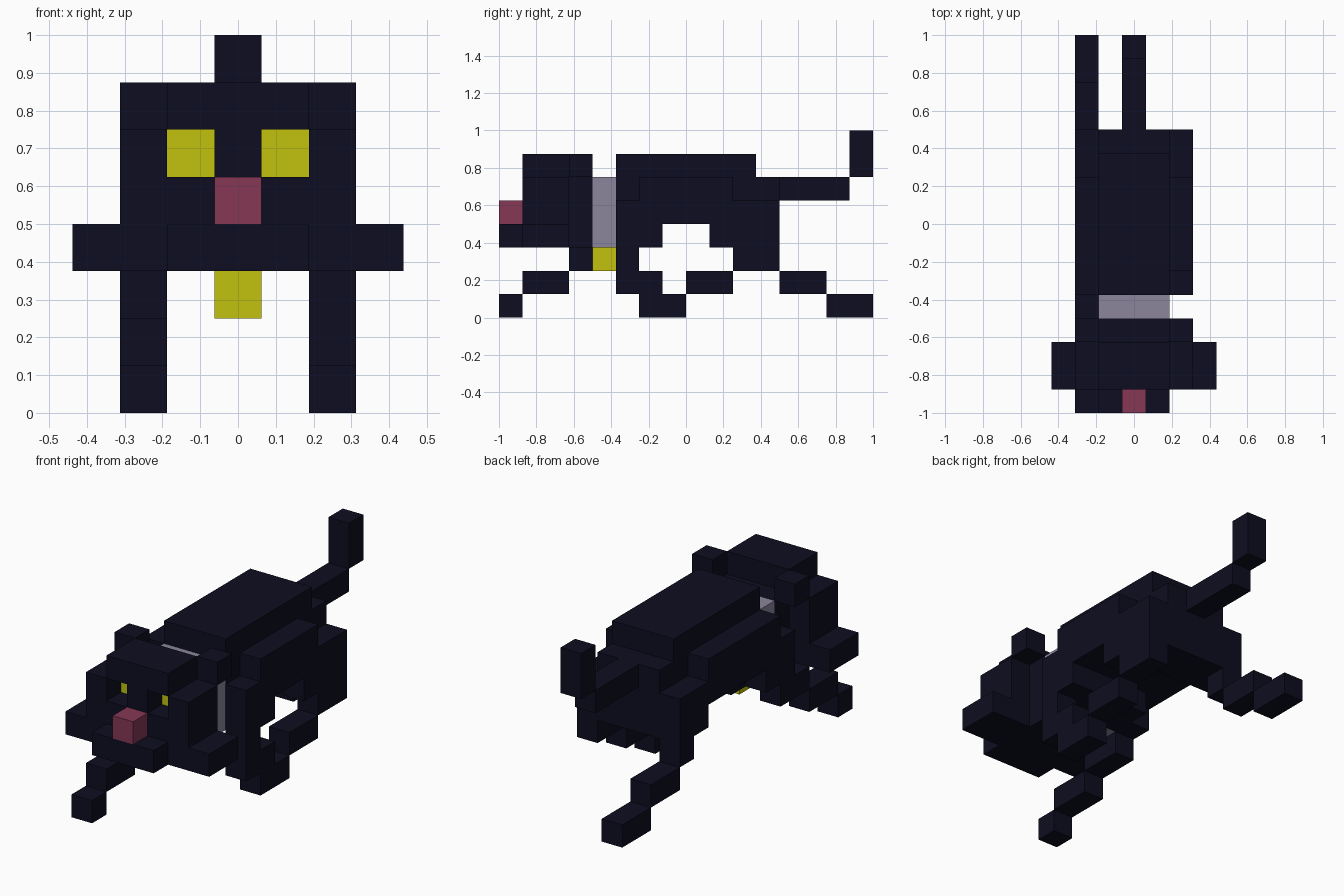
import bpy
import bmesh
from mathutils import Matrix, Vector

default = bpy.data.objects.get("Cube")
if default:
    bpy.data.objects.remove(default, do_unlink=True)

U = 0.125  # size of one block


def material(name, rgb):
    m = bpy.data.materials.new(name)
    m.diffuse_color = (*rgb, 1)
    m.use_nodes = True
    bsdf = m.node_tree.nodes["Principled BSDF"]
    bsdf.inputs["Base Color"].default_value = (*rgb, 1)
    bsdf.inputs["Roughness"].default_value = 0.9
    return m


FUR = material("midnight fur", (0.0042, 0.0042, 0.0150))
YELLOW = material("yellow", (0.54, 0.54, 0.005))
PINK = material("nose pink", (0.235, 0.038, 0.091))
GREY = material("collar grey", (0.26, 0.24, 0.335))


def part(name, mat, *boxes):
    """Join boxes given as inclusive block ranges: x0, x1, y0, y1, z0, z1."""
    bm = bmesh.new()
    for x0, x1, y0, y1, z0, z1 in boxes:
        size = Vector((x1 - x0 + 1, y1 - y0 + 1, z1 - z0 + 1)) * U
        centre = Vector(((x0 + x1) / 2 * U,
                         -1 + (y0 + y1 + 1) / 2 * U,
                         (z0 + z1 + 1) / 2 * U))
        bmesh.ops.create_cube(
            bm, size=1,
            matrix=Matrix.Translation(centre) @ Matrix.Diagonal((*size, 1)))
    mesh = bpy.data.meshes.new(name)
    bm.to_mesh(mesh)
    bm.free()
    mesh.materials.append(mat)
    obj = bpy.data.objects.new(name, mesh)
    bpy.context.collection.objects.link(obj)
    return obj


# Head: skull with recessed eye sockets, brow, cheeks and muzzle
part("skull", FUR,
     (-2, 2, 1, 2, 3, 4),      # lower face
     (-2, -2, 1, 2, 5, 5),     # right temple
     (2, 2, 1, 2, 5, 5),       # left temple
     (0, 0, 1, 2, 5, 5),       # nose bridge
     (-1, 1, 1, 2, 6, 6))      # brow
part("muzzle", FUR, (-1, 1, 0, 0, 3, 3))
part("nose", PINK, (0, 0, 0, 0, 4, 4))
part("neck", FUR, (-1, 1, 3, 3, 3, 5))
for side, s in (("right", -1), ("left", 1)):
    part(side + "_eye", YELLOW, (s, s, 2, 2, 5, 5))
    part(side + "_cheek", FUR, (3 * s, 3 * s, 1, 2, 3, 3))
    part(side + "_ear", FUR, (2 * s, 2 * s, 3, 3, 6, 6))

# Collar and bell
part("collar", GREY, (-1, 1, 4, 4, 3, 5))
part("bell", YELLOW, (0, 0, 4, 4, 2, 2))

# Body
part("torso", FUR,
     (-1, 1, 5, 11, 4, 5),
     (-1, 1, 5, 10, 6, 6),     # back ridge
     (-1, 1, 5, 6, 3, 3),      # chest
     (-1, 1, 10, 11, 3, 3))    # rump
part("right_flank", FUR, (-2, -2, 4, 11, 4, 4), (-2, -2, 5, 9, 5, 5))
part("left_flank", FUR, (2, 2, 5, 11, 4, 4), (2, 2, 6, 9, 5, 5))

# Legs in mid stride: block ranges along y, from the shoulder or hip down
legs = {
    "front_right_leg": (-2, ((4, 5), (3, 4), (1, 2), (0, 0))),
    "front_left_leg": (2, ((5, 6), (5, 5), (5, 6), (6, 7))),
    "back_right_leg": (-2, ((10, 11), (11, 11), (12, 13), (14, 15))),
    "back_left_leg": (2, ((9, 11), (10, 11), (8, 9), (7, 7))),
}
for name, (x, spans) in legs.items():
    part(name, FUR, *[(x, x, y0, y1, 3 - i, 3 - i)
                      for i, (y0, y1) in enumerate(spans)])

# Tail with raised tip
part("tail", FUR, (0, 0, 12, 14, 5, 5), (0, 0, 15, 15, 6, 7))
